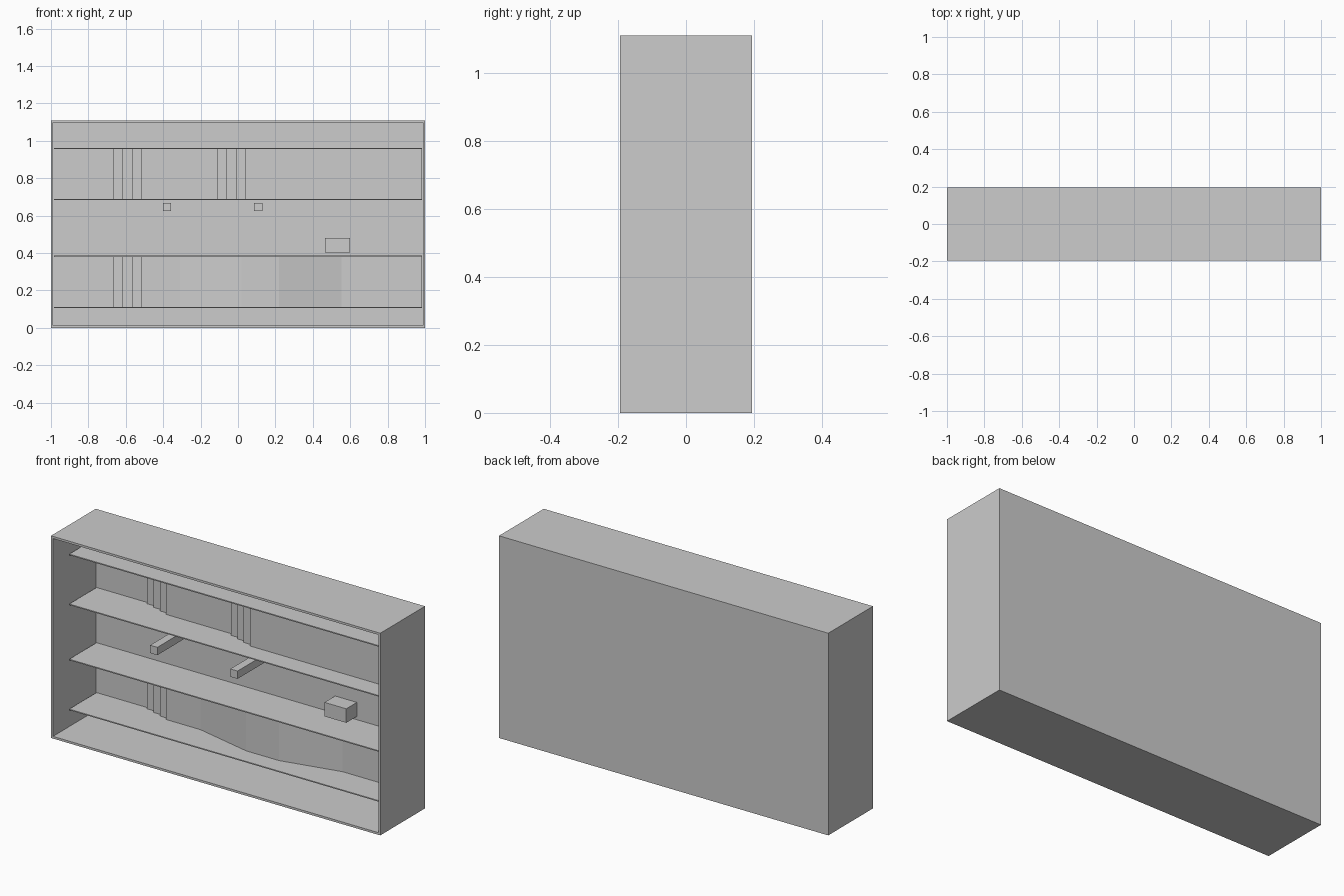
import bpy
import bmesh
from mathutils import Matrix, Vector

if "Cube" in bpy.data.objects:
    bpy.data.objects.remove(bpy.data.objects["Cube"], do_unlink=True)

# Overall sizes
HALF_W, HALF_D, HEIGHT = 1.0, 0.194, 1.11
WALL = 0.017
IN_X = HALF_W - WALL
BACK = HALF_D - WALL
SHELF_T = 0.006
SHELF_FRONT = -0.06
SHELF_Z = {"bottom": 0.109, "lower": 0.383, "upper": 0.686, "top": 0.960}

grey = bpy.data.materials.new("plain_grey")
grey.use_nodes = True
GREY = (0.604, 0.604, 0.604, 1.0)
grey.diffuse_color = GREY
grey.node_tree.nodes["Principled BSDF"].inputs["Base Color"].default_value = GREY


def finish(name, bm):
    bmesh.ops.recalc_face_normals(bm, faces=bm.faces)
    mesh = bpy.data.meshes.new(name)
    bm.to_mesh(mesh)
    bm.free()
    mesh.materials.append(grey)
    obj = bpy.data.objects.new(name, mesh)
    bpy.context.scene.collection.objects.link(obj)
    return obj


def box_mesh(lo, hi):
    lo, hi = Vector(lo), Vector(hi)
    bm = bmesh.new()
    place = Matrix.Translation((lo + hi) / 2) @ Matrix.Diagonal((*(hi - lo), 1))
    bmesh.ops.create_cube(bm, size=1, matrix=place)
    return bm


def box(name, lo, hi):
    return finish(name, box_mesh(lo, hi))


def panel(name, front_line, z0, z1):
    """Upright solid between the back wall and a front outline seen from above."""
    outline = front_line + [(IN_X, BACK), (front_line[0][0], BACK)]
    bm = bmesh.new()
    base = bm.faces.new([bm.verts.new((x, y, z0)) for x, y in outline])
    grown = bmesh.ops.extrude_face_region(bm, geom=[base])["geom"]
    verts = [v for v in grown if isinstance(v, bmesh.types.BMVert)]
    bmesh.ops.translate(bm, verts=verts, vec=(0, 0, z1 - z0))
    return finish(name, bm)


def stairs(edges, y, rise=0.0163):
    """Front outline that steps forward at each of the given x positions."""
    points = []
    for i, x in enumerate(edges):
        if i:
            points.append((x, y))
        y -= rise
        points.append((x, y))
    return points, y


# Open-fronted case: inset the front face and push it back
bm = box_mesh((-HALF_W, -HALF_D, 0), (HALF_W, HALF_D, HEIGHT))
bm.normal_update()
front = min(bm.faces, key=lambda f: f.calc_center_median().y)
bmesh.ops.inset_region(bm, faces=[front], thickness=WALL)
pushed = bmesh.ops.extrude_face_region(bm, geom=[front])["geom"]
for v in pushed:
    if isinstance(v, bmesh.types.BMVert):
        v.co.y = BACK
if front.is_valid:
    bmesh.ops.delete(bm, geom=[front], context="FACES_ONLY")
finish("case", bm)

# Thin shelves
for label, z in SHELF_Z.items():
    box(label + "_shelf", (-IN_X, SHELF_FRONT, z - SHELF_T / 2),
        (IN_X, BACK, z + SHELF_T / 2))

# Stepped panels in the upper and lower bays
first_steps, y_first = stairs([-0.667, -0.618, -0.567, -0.518], BACK + 0.004)
second_steps, y_second = stairs([-0.112, -0.062, -0.012, 0.037], y_first)
upper_line = (first_steps + [(second_steps[0][0], y_first)] + second_steps
              + [(IN_X, y_second)])
panel("upper_stepped_panel", upper_line, SHELF_Z["upper"], SHELF_Z["top"])

y_bulge = y_first - 0.074
lower_line = first_steps + [(-0.31, y_first), (0.02, y_bulge), (0.22, y_bulge),
                            (0.553, y_first), (IN_X, y_first)]
panel("lower_bulging_panel", lower_line, SHELF_Z["bottom"], SHELF_Z["lower"])

# Support bars and small box in the middle bay
for side, x in (("right", -0.379), ("left", 0.108)):
    box(side + "_bar", (x - 0.022, -0.19, 0.625), (x + 0.022, BACK, 0.668))
box("small_box", (0.466, 0.085, 0.404), (0.598, BACK, 0.481))
